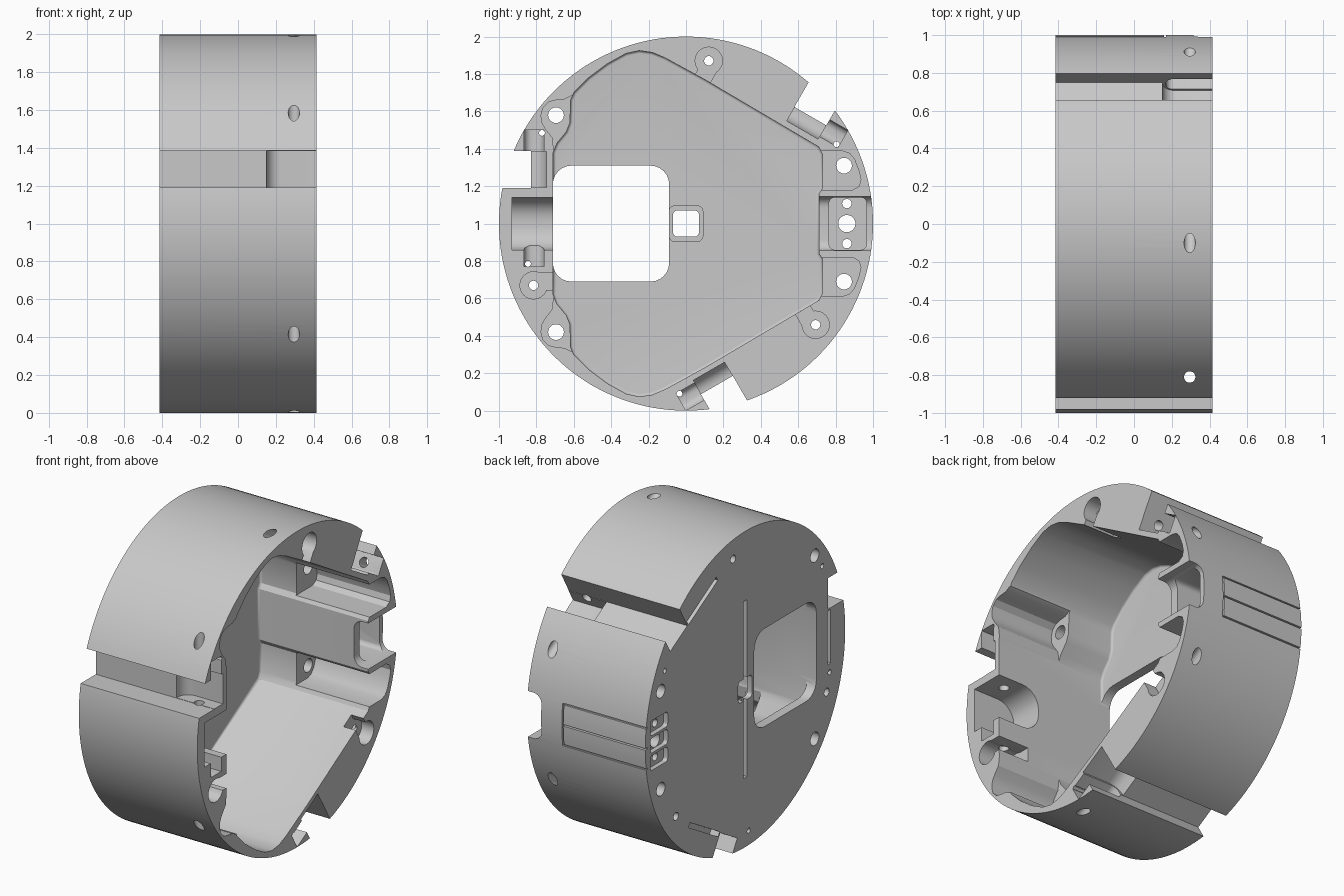
import bpy
import bmesh
from math import cos, sin, pi, radians

old = bpy.data.objects.get("Cube")
if old:
    bpy.data.objects.remove(old, do_unlink=True)

grey = bpy.data.materials.new("plain grey")
grey.use_nodes = True
colour = (0.58, 0.58, 0.58, 1)
grey.diffuse_color = colour
grey.node_tree.nodes["Principled BSDF"].inputs["Base Color"].default_value = colour

BACK, RIM, FLOOR = -0.415, 0.415, -0.355
OPEN, THROUGH = 0.6, -0.6


def circle(y, z, r, n=24):
    return [(y + r * cos(2 * pi * i / n), z + r * sin(2 * pi * i / n)) for i in range(n)]


def rect(y0, y1, z0, z1, r=0.0, n=6):
    """Rectangle outline with optional rounded corners."""
    if r == 0:
        return [(y0, z0), (y1, z0), (y1, z1), (y0, z1)]
    pts = []
    corners = [(y1 - r, z1 - r), (y0 + r, z1 - r), (y0 + r, z0 + r), (y1 - r, z0 + r)]
    for k, (cy, cz) in enumerate(corners):
        for i in range(n + 1):
            a = pi / 2 * (k + i / n)
            pts.append((cy + r * cos(a), cz + r * sin(a)))
    return pts


def turned(pts, degrees):
    """Turn an outline about the axis of the ring."""
    c, s = cos(radians(degrees)), sin(radians(degrees))
    return [(y * c - (z - 1) * s, 1 + y * s + (z - 1) * c) for y, z in pts]


def prism(name, pts, x0, x1, fillet=0, long_only=True):
    """Extrude a y-z outline along x; round its x0 end, or only its longest edges there."""
    bm = bmesh.new()
    face = bm.faces.new([bm.verts.new((x0, y, z)) for y, z in pts])
    out = bmesh.ops.extrude_face_region(bm, geom=[face])
    for v in out["geom"]:
        if isinstance(v, bmesh.types.BMVert):
            v.co.x = x1
    if fillet:
        edges = [e for e in bm.edges if all(abs(v.co.x - x0) < 1e-5 for v in e.verts)]
        if long_only:
            longest = max(e.calc_length() for e in edges)
            edges = [e for e in edges if e.calc_length() > 0.99 * longest]
        bmesh.ops.bevel(bm, geom=edges, offset=fillet, segments=6, profile=0.5, affect='EDGES')
    bmesh.ops.recalc_face_normals(bm, faces=bm.faces)
    mesh = bpy.data.meshes.new(name)
    bm.to_mesh(mesh)
    bm.free()
    obj = bpy.data.objects.new(name, mesh)
    bpy.context.collection.objects.link(obj)
    mesh.materials.append(grey)
    return obj


body = prism("ring_housing", circle(0, 1, 1, 144), BACK, RIM)


def carve(cutter):
    cutter.hide_render = True
    mod = body.modifiers.new("cut", 'BOOLEAN')
    mod.operation, mod.solver, mod.object = 'DIFFERENCE', 'EXACT', cutter
    bpy.context.view_layer.objects.active = body
    bpy.ops.object.modifier_apply(modifier=mod.name)
    bpy.data.objects.remove(cutter, do_unlink=True)


def cut(pts, x0, x1, fillet=0, long_only=True):
    carve(prism("cutter", pts, x0, x1, fillet, long_only))


# Main cavity: half outline mirrored about mid height
half = [(0.71, 1.16), (0.73, 1.19), (0.73, 1.37), (0.71, 1.41), (0.1, 1.77), (-0.11, 1.885),
        (-0.18, 1.915), (-0.25, 1.925), (-0.32, 1.91), (-0.42, 1.855), (-0.52, 1.78),
        (-0.6, 1.70), (-0.617, 1.66), (-0.62, 1.54), (-0.64, 1.49), (-0.69, 1.43), (-0.71, 1.38)]
cut(half + [(y, 2 - z) for y, z in reversed(half)], FLOOR, OPEN, 0.015, False)

# Floor openings: window, central socket and the long rear groove
cut(rect(-0.712, -0.09, 0.69, 1.31, 0.1), THROUGH, FLOOR + 0.1)
cut(rect(-0.09, 0.09, 0.905, 1.095, 0.03), FLOOR - 0.025, FLOOR + 0.1)
cut(rect(-0.07, 0.07, 0.93, 1.07, 0.025), THROUGH, FLOOR + 0.1)
cut(rect(-0.018, 0.018, 0.44, 1.56), THROUGH, BACK + 0.025)

# Features repeated three times round the ring
for turn in (0, 120, 240):
    def spin(pts, x0, x1, fillet=0):
        cut(turned(pts, turn), x0, x1, fillet)

    seat = 0.33 if turn == 120 else 0.2
    spin(rect(-1.2, -0.83, 1.19, 1.387), THROUGH, OPEN)      # outer slot
    spin(rect(-0.92, -0.745, 1.192, 1.385), 0.15, OPEN, 0.075)  # deeper slot end
    spin(rect(-0.865, -0.76, 1.38, 1.5), 0.17, OPEN, 0.04)   # pin seat
    spin(circle(-0.77, 1.485, 0.016, 12), THROUGH, OPEN)     # pin hole
    spin(rect(-0.855, -0.825, 0.84, 1.18), THROUGH, BACK + 0.06)  # rear slit
    spin(circle(-0.815, 0.67, 0.073), seat, OPEN)            # boss seat
    spin(rect(-0.8, -0.68, 0.645, 0.735), seat, OPEN)        # throat to the cavity
    spin(circle(-0.815, 0.67, 0.025, 16), THROUGH, OPEN)     # boss screw hole
    # Cross drilling along a chord, sunk into both sides of the wall
    drill = prism("cutter", [(-0.81 + y, z) for y, z in circle(0, 0, 0.03)], -1.2, 1.2)
    for v in drill.data.vertices:
        x, y, z = v.co
        w = turned([(y, 1 + x)], turn)[0]
        v.co = (0.295 + z, w[0], w[1])
    bm = bmesh.new()
    bm.from_mesh(drill.data)
    bmesh.ops.recalc_face_normals(bm, faces=bm.faces)
    bm.to_mesh(drill.data)
    bm.free()
    carve(drill)

# Bolt holes with rounded channels, mirrored top and bottom
for side in (1, -1):
    def flip(pts):
        return [(y, 1 + side * (z - 1)) for y, z in pts]

    cut(flip([(0.65, 1.18), (0.89, 1.18), (0.925, 1.2), (0.935, 1.235), (0.925, 1.28),
              (0.90, 1.345), (0.875, 1.375), (0.84, 1.387), (0.65, 1.387)]), -0.1, OPEN)
    cut(flip(circle(0.845, 1.31, 0.042)), THROUGH, OPEN)
    cut(flip([(-0.60, 1.38), (-0.705, 1.38), (-0.715, 1.46), (-0.75, 1.505), (-0.77, 1.54),
              (-0.775, 1.58), (-0.765, 1.62), (-0.735, 1.65), (-0.695, 1.66), (-0.65, 1.665),
              (-0.61, 1.685), (-0.55, 1.64)]), -0.03, OPEN)
    cut(flip(circle(-0.695, 1.58, 0.042)), THROUGH, OPEN)
    cut(flip(circle(0.86, 1.107, 0.025, 16)), THROUGH, OPEN)

# Connector shaft at the back, a rounded notch over it and a rear recess
cut(rect(0.765, 0.965, 0.86, 1.14, 0.03), -0.3, OPEN)
cut(rect(0.66, 1.2, 0.855, 1.145), 0.315, OPEN, 0.06)
cut(circle(0.86, 1, 0.046), THROUGH, OPEN)
for z in (0.89, 1.0, 1.11):
    cut(rect(0.775, 0.95, z - 0.047, z + 0.047, 0.02), THROUGH, BACK + 0.03)

# Fine grooves framing the outer panel
for z in (0.87, 1.0, 1.13):
    cut(rect(0.98, 1.1, z - 0.005, z + 0.005), THROUGH, 0.165)
cut(rect(0.98, 1.1, 0.867, 1.133), 0.16, 0.17)

# Latch pocket at the front with its lower pin seat
cut(rect(-0.93, -0.6, 0.86, 1.14), 0.12, OPEN, 0.12)
cut(rect(-0.865, -0.76, 0.77, 0.9), 0.17, OPEN, 0.04)
cut(circle(-0.845, 0.785, 0.016, 12), THROUGH, OPEN)

bpy.ops.object.select_all(action='DESELECT')
body.select_set(True)
bpy.context.view_layer.objects.active = body
bpy.ops.object.shade_smooth_by_angle(angle=radians(28))
